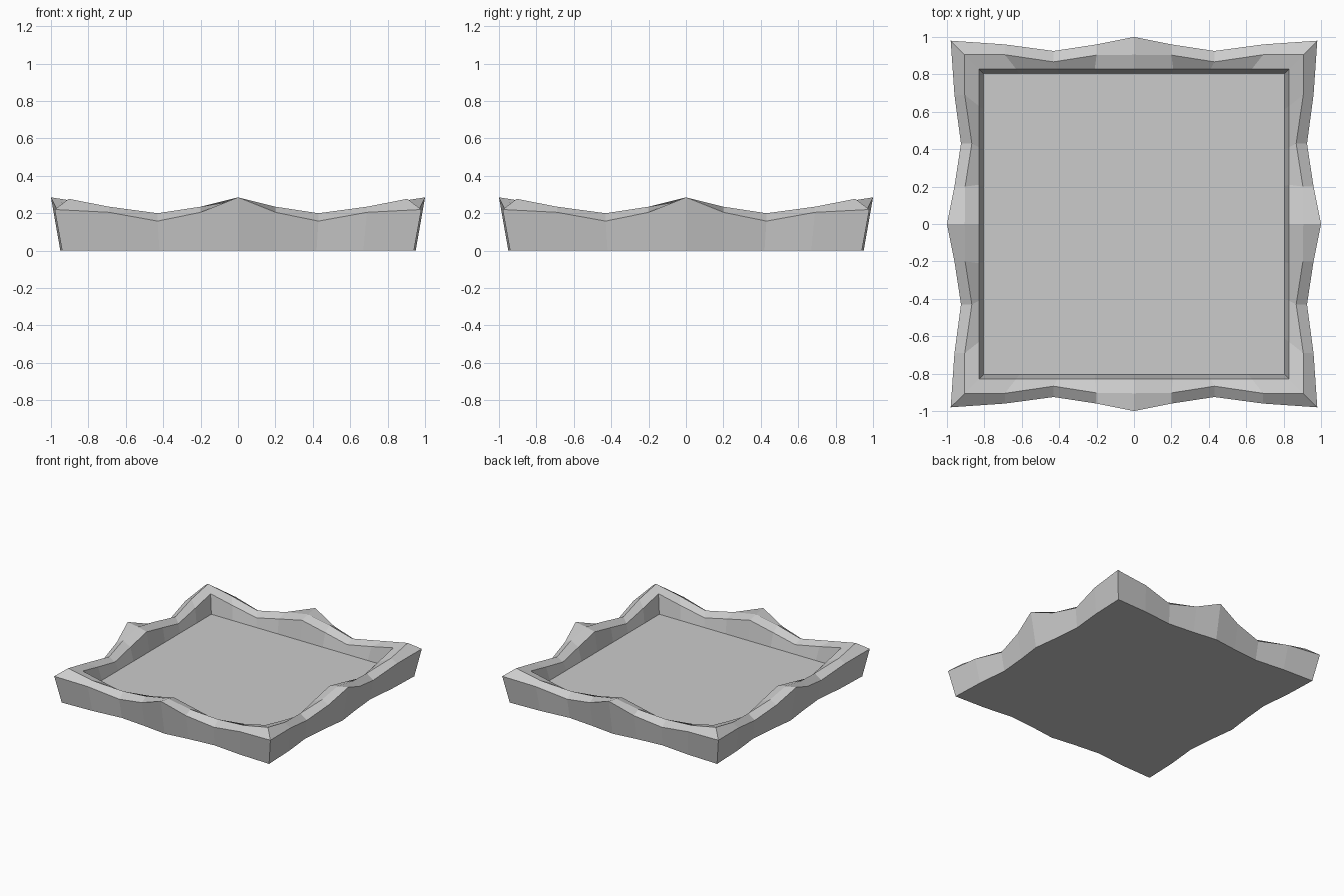
import bpy, bmesh
from math import pi
from mathutils import Matrix, Vector

cube = bpy.data.objects.get("Cube")
if cube:
    bpy.data.objects.remove(cube, do_unlink=True)

stone = bpy.data.materials.new("pale_grey")
stone.use_nodes = True
GREY = (0.6, 0.6, 0.6, 1)
stone.diffuse_color = GREY
stone.node_tree.nodes["Principled BSDF"].inputs["Base Color"].default_value = GREY

# Half of one side per ring, corner to middle: (along, outward, height)
base = [(.94, .94, 0), (.67, .93, 0), (.42, .905, 0), (.2, .925, 0), (0, .95, 0)]
outer = [(.98, .98, .22), (.69, .96, .205), (.43, .925, .158), (.2, .96, .205), (0, 1, .285)]
ridge = [(.905, .905, .277), (.69, .905, .235), (.43, .867, .2), (.2, .903, .235), (0, .905, .27)]
rim = [(.828, .828, .246), (.63, .828, .203), (.41, .828, .16), (.21, .828, .205), (0, .828, .25)]
floor = [(x * .805 / .828, .805, .093) for x, y, z in rim]


def make_ring(bm, half):
    """Mirror the half side, then repeat it around the four sides."""
    side = [Vector((-x, -y, z)) for x, y, z in half]
    side += [Vector((x, -y, z)) for x, y, z in half[-2:0:-1]]
    return [bm.verts.new(Matrix.Rotation(k * pi / 2, 3, 'Z') @ p)
            for k in range(4) for p in side]


# Tray: wavy wall rings joined by strips, closed by underside and floor
bm = bmesh.new()
rings = [make_ring(bm, half) for half in (base, outer, ridge, rim, floor)]
for low, high in zip(rings, rings[1:]):
    n = len(low)
    for i in range(n):
        j = (i + 1) % n
        bm.faces.new((low[i], low[j], high[j], high[i]))
bm.faces.new(rings[0][::-1])
bm.faces.new(rings[-1])
bmesh.ops.recalc_face_normals(bm, faces=bm.faces)

mesh = bpy.data.meshes.new("square_tray")
bm.to_mesh(mesh)
bm.free()
mesh.materials.append(stone)
tray = bpy.data.objects.new("square_tray", mesh)
bpy.context.collection.objects.link(tray)
